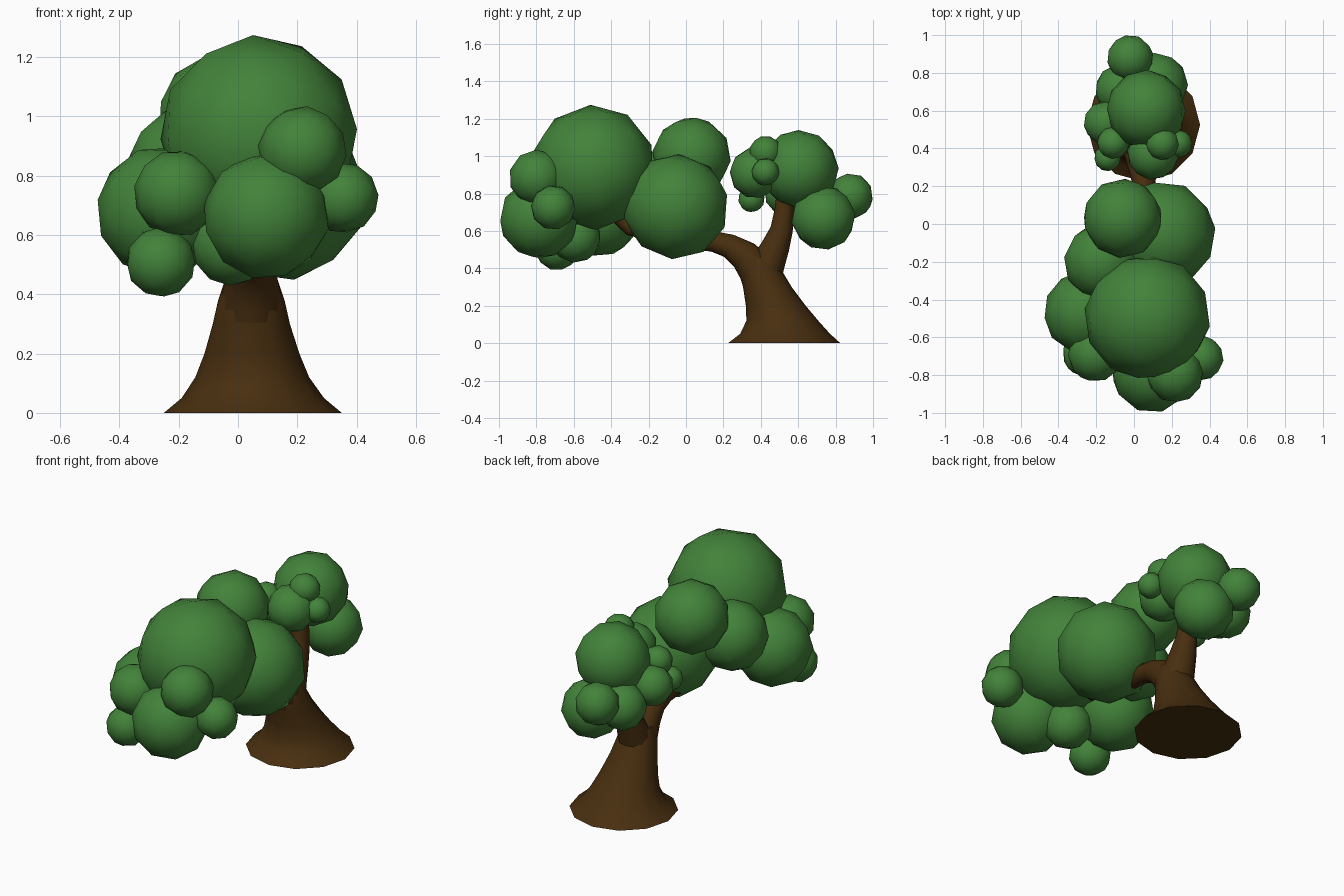
import bpy, bmesh, math, random
from mathutils import Vector, Euler

if "Cube" in bpy.data.objects:
    bpy.data.objects.remove(bpy.data.objects["Cube"])

random.seed(4)

def material(name, col):
    m = bpy.data.materials.new(name)
    m.diffuse_color = (*col, 1)
    m.use_nodes = True
    m.node_tree.nodes["Principled BSDF"].inputs["Base Color"].default_value = m.diffuse_color
    return m

LEAF = material("leaf green", (0.055, 0.225, 0.042))
BARK = material("bark brown", (0.065, 0.028, 0.005))

def finish(bm, name, mat):
    me = bpy.data.meshes.new(name)
    bmesh.ops.recalc_face_normals(bm, faces=bm.faces)
    bm.to_mesh(me)
    bm.free()
    ob = bpy.data.objects.new(name, me)
    bpy.context.collection.objects.link(ob)
    me.materials.append(mat)
    return ob

def smooth(ob, angle):
    bpy.ops.object.select_all(action='DESELECT')
    ob.select_set(True)
    bpy.context.view_layer.objects.active = ob
    bpy.ops.object.shade_smooth_by_angle(angle=math.radians(angle))

def limb(name, rings, level=False, sides=12):
    """Tube through (x, y, z, radius) rings; level keeps the rings horizontal."""
    bm = bmesh.new()
    loops = []
    pts = [Vector(r[:3]) for r in rings]
    for i, r in enumerate(rings):
        t = (pts[min(i + 1, len(pts) - 1)] - pts[max(i - 1, 0)]).normalized()
        if level:
            t = Vector((0, 0, 1))
        u = Vector((1, 0, 0))
        v = t.cross(u).normalized()
        loops.append([bm.verts.new(pts[i] + r[3] * (u * math.cos(a) + v * math.sin(a)))
                      for a in (2 * math.pi * k / sides for k in range(sides))])
    for a, b in zip(loops, loops[1:]):
        for k in range(sides):
            j = (k + 1) % sides
            bm.faces.new((a[k], a[j], b[j], b[k]))
    bm.faces.new(loops[0])
    bm.faces.new(loops[-1])
    smooth(finish(bm, name, BARK), 50)

# Flared trunk and its two branches
limb("trunk", [(.05, .525, 0, .3), (.05, .53, .05, .24), (.048, .515, .12, .192),
               (.047, .48, .2, .16), (.045, .435, .3, .13), (.045, .405, .38, .112),
               (.045, .39, .46, .085)], level=True)
limb("front_branch", [(.045, .42, .3, .11), (.045, .375, .4, .1), (.047, .31, .47, .082),
                      (.05, .23, .52, .064), (.05, .14, .545, .055), (.05, 0, .55, .05),
                      (.05, -.3, .62, .045), (.05, -.45, .75, .03)])
limb("rear_branch", [(.045, .41, .34, .1), (.045, .44, .43, .09), (.047, .48, .52, .075),
                     (.05, .512, .61, .06), (.05, .525, .72, .05), (.05, .53, .85, .04)])

def clumps(name, balls):
    """Rounded leaf clumps (x, y, z, radius)."""
    bm = bmesh.new()
    for x, y, z, r in balls:
        new = bmesh.ops.create_icosphere(bm, subdivisions=2, radius=r * 1.015)["verts"]
        rot = Euler([random.uniform(0, 6.28) for _ in range(3)]).to_matrix()
        for v in new:
            v.co = rot @ v.co + Vector((x, y, z))
    smooth(finish(bm, name, LEAF), 60)

# Large front crown
clumps("front_crown", [
    (.07, -.495, .94, .33), (.15, -.055, .73, .28), (-.06, .03, 1.0, .208),
    (-.255, -.47, .68, .22), (-.17, -.2, .83, .2), (.095, -.785, .665, .212),
    (.217, -.797, .885, .148), (.355, -.71, .725, .118), (-.205, -.69, .74, .145),
    (-.26, -.69, .508, .117), (-.02, -.59, .565, .135)])

# Small rear crown
clumps("rear_crown", [
    (.065, .605, .93, .208), (.115, .735, .67, .17), (-.02, .878, .785, .122),
    (-.07, .71, .72, .135), (-.15, .535, .8, .115), (.1, .37, .91, .135),
    (.15, .425, 1.02, .087), (.235, .425, .915, .073), (-.11, .43, .9, .085),
    (-.14, .35, .77, .07)])
